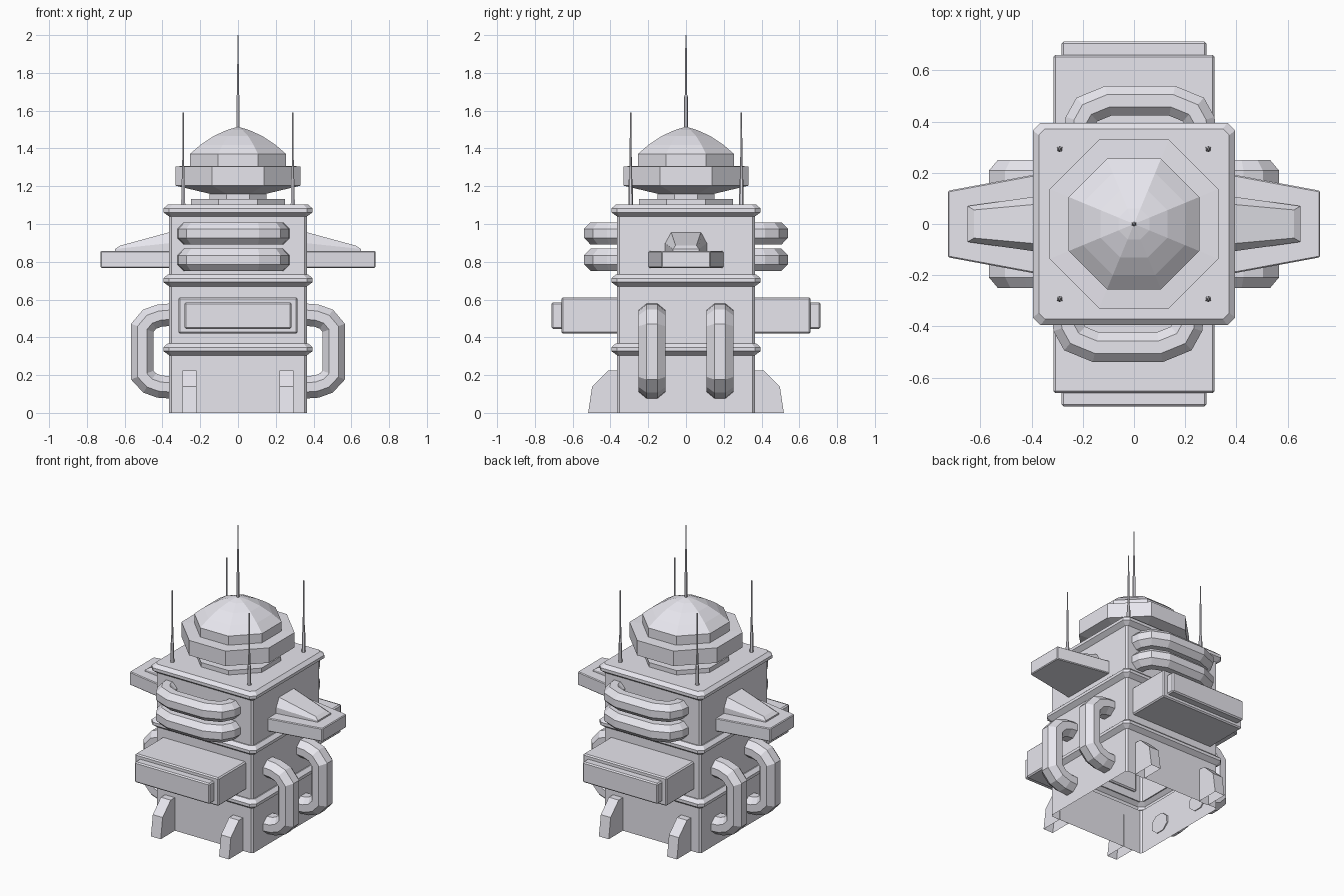
import bpy, bmesh, math
from mathutils import Vector, Matrix

if "Cube" in bpy.data.objects:
    bpy.data.objects.remove(bpy.data.objects["Cube"])

# pale shell colour shared by every part
pale = bpy.data.materials.new("pale_shell")
pale.diffuse_color = (0.80, 0.79, 0.85, 1)
pale.use_nodes = True
pale.node_tree.nodes["Principled BSDF"].inputs["Base Color"].default_value = pale.diffuse_color


def loft(name, rings, cap_start=True, cap_end=True, bevel=0):
    """Skin a list of equal-length point rings into a flat-shaded object."""
    bm = bmesh.new()
    rows = [[bm.verts.new(p) for p in r] for r in rings]
    n = len(rows[0])
    for a, b in zip(rows, rows[1:]):
        for i in range(n):
            j = (i + 1) % n
            bm.faces.new((a[i], a[j], b[j], b[i]))
    if cap_start:
        bm.faces.new(rows[0])
    if cap_end:
        bm.faces.new(rows[-1])
    if bevel:
        bmesh.ops.bevel(bm, geom=bm.edges[:], offset=bevel, segments=1, affect='EDGES')
    bmesh.ops.recalc_face_normals(bm, faces=bm.faces)
    me = bpy.data.meshes.new(name)
    bm.to_mesh(me)
    bm.free()
    me.materials.append(pale)
    ob = bpy.data.objects.new(name, me)
    bpy.context.collection.objects.link(ob)
    return ob


def half_turn(ob, name):
    """Copy of a part on the opposite side of the tower."""
    me = ob.data.copy()
    me.transform(Matrix.Rotation(math.pi, 4, 'Z'))
    bpy.context.collection.objects.link(bpy.data.objects.new(name, me))


def square(h, c, z):
    """Square ring with chamfered corners."""
    k = h - c
    return [(h, -k, z), (h, k, z), (k, h, z), (-k, h, z),
            (-h, k, z), (-h, -k, z), (-k, -h, z), (k, -h, z)]


def ngon(r, z, n=8, x=0, y=0):
    """Regular polygon with inner radius r."""
    R = r / math.cos(math.pi / n)
    return [(x + R * math.cos((i + .5) * 2 * math.pi / n),
             y + R * math.sin((i + .5) * 2 * math.pi / n), z) for i in range(n)]


def box(name, x, y, z, bevel=0):
    return loft(name, [[(a, b, c) for a, b in ((x[0], y[0]), (x[1], y[0]), (x[1], y[1]), (x[0], y[1]))]
                       for c in z], bevel=bevel)


def pipe(name, path, side, r_in, r_side):
    """Eight-sided tube along a planar path; side is the plane normal."""
    path = [Vector(p) for p in path]
    side = Vector(side)
    rings = []
    for i, p in enumerate(path):
        d1 = (p - path[max(i - 1, 0)]).normalized()
        d2 = (path[min(i + 1, len(path) - 1)] - p).normalized()
        t = (d1 + d2).normalized()
        nrm = t.cross(side)
        miter = 1 / max(t.dot(d2 if d2.length else d1), .5)
        rings.append([p + nrm * (r_in * miter * math.cos(a)) + side * (r_side * math.sin(a))
                      for a in [(k + .5) * math.pi / 4 for k in range(8)]])
    return loft(name, rings)


# tower shell: chamfered square, three raised bands, open underneath
prof = [(.365, .012, 0)]
for z in (.305, .67, 1.04):
    prof += [(.365, .012, z), (.395, .03, z + .022), (.395, .03, z + .042), (.372, .025, z + .063)]
    if z < 1:
        prof.append((.365, .012, z + .063))
loft("tower_body", [square(*p) for p in prof], cap_start=False)

# octagonal turret
loft("turret_base", [ngon(.25, 1.09), ngon(.25, 1.133)])
loft("turret_disc", [ngon(r, z) for r, z in
                     ((.15, 1.12), (.15, 1.16), (.33, 1.203), (.33, 1.305), (.25, 1.308))])
loft("turret_dome", [ngon(r, z) for r, z in
                     ((.255, 1.295), (.255, 1.37), (.20, 1.418), (.13, 1.465), (.06, 1.497), (.004, 1.514))])

# antennas
loft("main_antenna", [ngon(r, z, 6) for r, z in
                      ((.009, 1.5), (.008, 1.68), (.005, 1.685), (.003, 2.0))])
for i, (sx, sy) in enumerate(((1, 1), (-1, 1), (-1, -1), (1, -1))):
    loft(f"corner_antenna_{i}", [ngon(r, z, 6, .29 * sx, .293 * sy) for r, z in
                                 ((.011, 1.09), (.009, 1.235), (.006, 1.24), (.003, 1.59))])

# horizontal pipes, front and back
for i, z in enumerate((.95, .81)):
    half = [(.240, .35), (.234, .40), (.208, .447), (.125, .481)]
    path = [(x - .024, -y, z) for x, y in half] + [(-x - .024, -y, z) for x, y in reversed(half)]
    p = pipe(f"front_pipe_{i}", path, (0, 0, 1), .063, .064)
    half_turn(p, f"back_pipe_{i}")

# vertical pipes, both sides
for i, y in enumerate((-.18, .18)):
    path = [(x, y, z) for x, z in ((.355, .52), (.415, .515), (.468, .496), (.507, .45),
                                   (.507, .2), (.468, .158), (.415, .139), (.355, .135))]
    p = pipe(f"right_pipe_{i}", path, (0, 1, 0), .064, .076)
    half_turn(p, f"left_pipe_{i}")

# front and back protruding boxes
b = box("front_box", (-.315, .315), (-.66, -.35), (.42, .612), .008)
half_turn(b, "back_box")
b = box("front_box_plate", (-.283, .283), (-.712, -.64), (.445, .585), .008)
half_turn(b, "back_box_plate")

# side wings with a sloping ridge
w = loft("right_wing", [[(.35, -.2, z), (.727, -.13, z), (.727, .13, z), (.35, .2, z)]
                        for z in (.768, .858)], bevel=.005)
half_turn(w, "left_wing")
w = loft("right_wing_ridge", [
    [(.35, -.112, .85), (.65, -.07, .85), (.65, .07, .85), (.35, .112, .85)],
    [(.35, -.112, .90), (.65, -.07, .868), (.65, .07, .868), (.35, .112, .90)],
    [(.35, -.08, .96), (.625, -.055, .885), (.625, .055, .885), (.35, .08, .96)]])
half_turn(w, "left_wing_ridge")

# buttress feet, open underneath like the shell
for i, x in enumerate((-.257, .257)):
    rings = [[(x + s, -y, z) for s, y in ((-.037, d), (.037, d), (.037, .36), (-.037, .36))]
             for d, z in ((.518, 0), (.497, .14), (.41, .225))]
    f = loft(f"front_foot_{i}", rings, cap_start=False)
    half_turn(f, f"back_foot_{i}")
